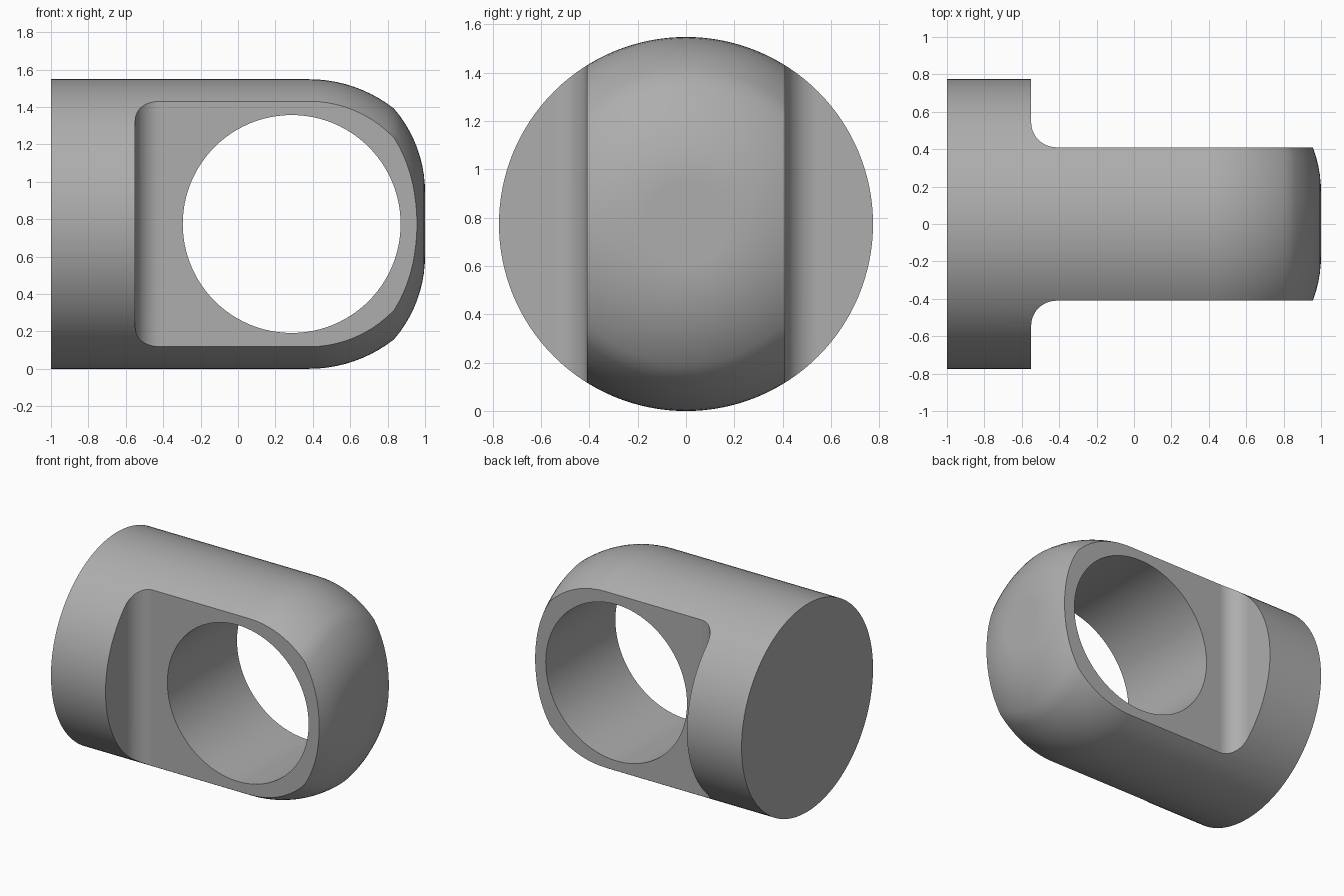
import bpy, bmesh, math
from mathutils import Vector, Matrix

R = 0.774          # body radius and axis height
HALF = 0.41        # half thickness of the flattened eye
HOLE = 0.5825      # bore radius

old = bpy.data.objects.get("Cube")
if old:
    bpy.data.objects.remove(old, do_unlink=True)

steel = bpy.data.materials.new("grey_steel")
steel.use_nodes = True
colour = (0.42, 0.42, 0.42, 1)
steel.diffuse_color = colour
steel.node_tree.nodes["Principled BSDF"].inputs["Base Color"].default_value = colour


def arc(cx, cy, r, start, end, n):
    """Points on an arc, angles in degrees."""
    angles = [math.radians(start + (end - start) * i / n) for i in range(n + 1)]
    return [(cx + r * math.cos(a), cy + r * math.sin(a)) for a in angles]


def make_object(name, bm):
    bmesh.ops.recalc_face_normals(bm, faces=bm.faces)
    mesh = bpy.data.meshes.new(name)
    bm.to_mesh(mesh)
    bm.free()
    mesh.materials.append(steel)
    obj = bpy.data.objects.new(name, mesh)
    bpy.context.collection.objects.link(obj)
    return obj


def lathe(name, profile, steps):
    """Revolve (x, radius) points around the x axis."""
    bm = bmesh.new()
    verts = [bm.verts.new((x, 0, r)) for x, r in profile]
    edges = [bm.edges.new(pair) for pair in zip(verts, verts[1:])]
    bmesh.ops.spin(bm, geom=verts + edges, cent=(0, 0, 0), axis=(1, 0, 0),
                   angle=math.tau, steps=steps)
    bmesh.ops.remove_doubles(bm, verts=bm.verts, dist=1e-4)
    bmesh.ops.holes_fill(bm, edges=[e for e in bm.edges if e.is_boundary])
    bmesh.ops.translate(bm, verts=bm.verts, vec=(0, 0, R))
    return make_object(name, bm)


def prism(name, outline, low, high):
    """Extrude an (x, y) outline along z."""
    bm = bmesh.new()
    face = bm.faces.new([bm.verts.new((x, y, low)) for x, y in outline])
    new = bmesh.ops.extrude_face_region(bm, geom=[face])["geom"]
    bmesh.ops.translate(bm, verts=[v for v in new if isinstance(v, bmesh.types.BMVert)],
                        vec=(0, 0, high - low))
    return make_object(name, bm)


# Round body with a domed nose made of two blended arcs
crown = arc(0.38, R - 0.734, 0.734, 90, 51.7, 10)
nose = arc(1 - 0.685, 0.17, 0.685, 40.6, 0, 10)
body = lathe("eye_body", [(-1, R)] + crown + nose[1:], 128)

# Side slots with a filleted inner corner
fillet = arc(-0.415, HALF + 0.135, 0.135, 180, 270, 10)
side = [(-0.55, 1.2)] + fillet + [(1.3, HALF), (1.3, 1.2)]
cutters = [prism("slot_cutter", [(x, s * y) for x, y in side], -0.3, 1.9)
           for s in (1, -1)]

# Cross bore
bore = prism("bore_cutter", arc(0, 0, HOLE, 0, 360, 96)[:-1], -1, 1)
bore.data.transform(Matrix.Translation(Vector((0.287, 0, R)))
                    @ Matrix.Rotation(math.pi / 2, 4, 'X'))
cutters.append(bore)

bpy.ops.object.select_all(action='DESELECT')
bpy.context.view_layer.objects.active = body
body.select_set(True)
for cutter in cutters:
    cutter.hide_render = True
    mod = body.modifiers.new("cut", 'BOOLEAN')
    mod.operation = 'DIFFERENCE'
    mod.solver = 'EXACT'
    mod.object = cutter
    bpy.ops.object.modifier_apply(modifier=mod.name)
    bpy.data.objects.remove(cutter, do_unlink=True)

# Smooth curved surfaces, crisp cut edges
bpy.ops.object.shade_smooth_by_angle(angle=math.radians(25))
weighted = body.modifiers.new("weighted_normals", 'WEIGHTED_NORMAL')
weighted.keep_sharp = True
